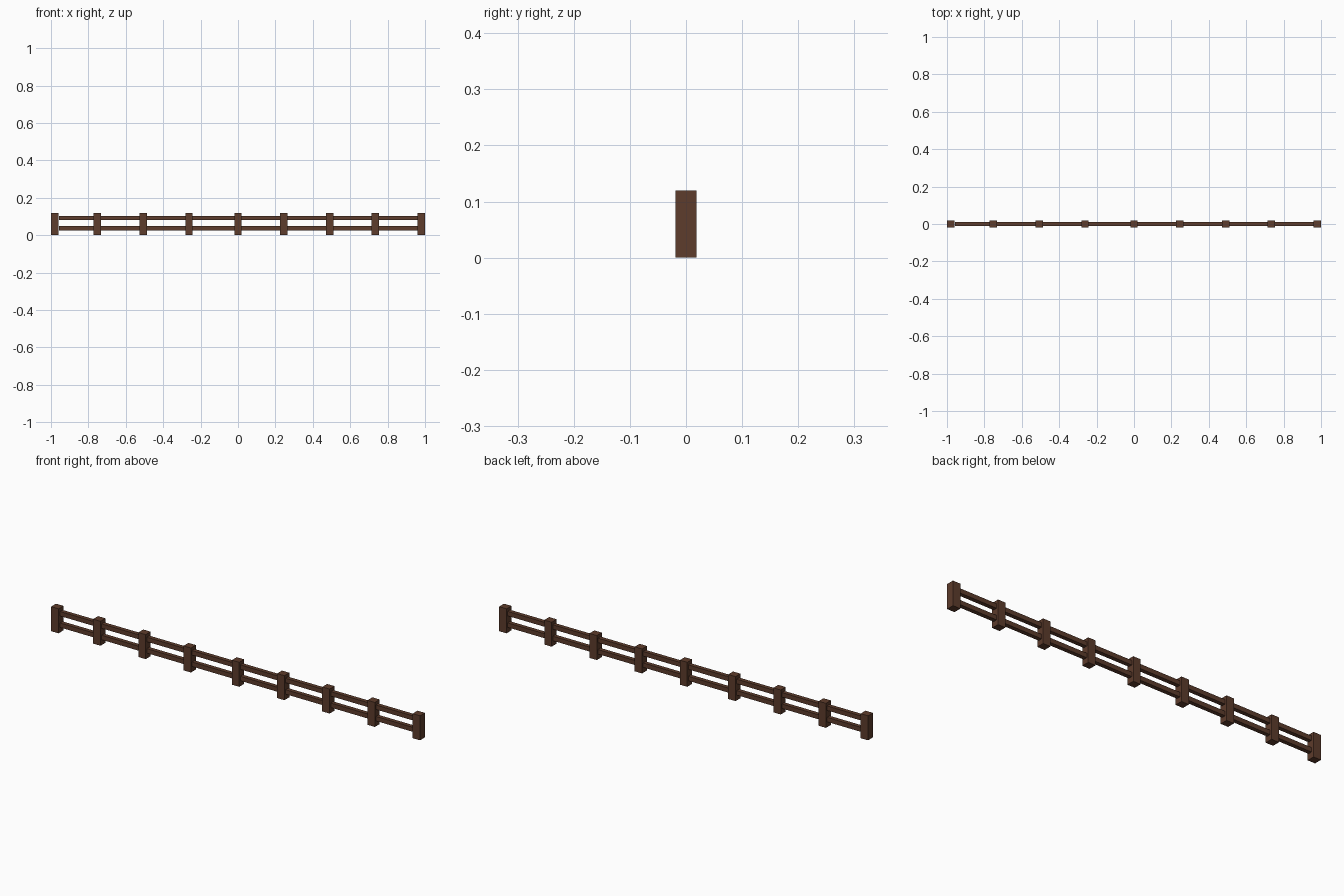
import bpy

if "Cube" in bpy.data.objects:
    bpy.data.objects.remove(bpy.data.objects["Cube"])

wood = bpy.data.materials.new("dark_wood")
wood.diffuse_color = (0.11, 0.045, 0.025, 1)
wood.use_nodes = True
wood.node_tree.nodes["Principled BSDF"].inputs["Base Color"].default_value = wood.diffuse_color


def box(name, x0, x1, depth, z0, z1):
    bpy.ops.mesh.primitive_cube_add(size=1, location=((x0 + x1) / 2, 0, (z0 + z1) / 2))
    ob = bpy.context.object
    ob.name = name
    ob.scale = (x1 - x0, depth, z1 - z0)
    bpy.ops.object.transform_apply(location=False, rotation=False, scale=True)
    ob.data.materials.append(wood)
    return ob


# Square posts
posts = [-0.98, -0.752, -0.507, -0.262, 0.0, 0.245, 0.49, 0.735, 0.98]
for i, x in enumerate(posts):
    box(f"post_{i + 1}", x - 0.02, x + 0.02, 0.038, 0, 0.12)

# Two horizontal rails running the length of the fence
for name, z in (("lower_rail", 0.037), ("upper_rail", 0.093)):
    box(name, -0.957, 0.962, 0.02, z - 0.011, z + 0.011)
